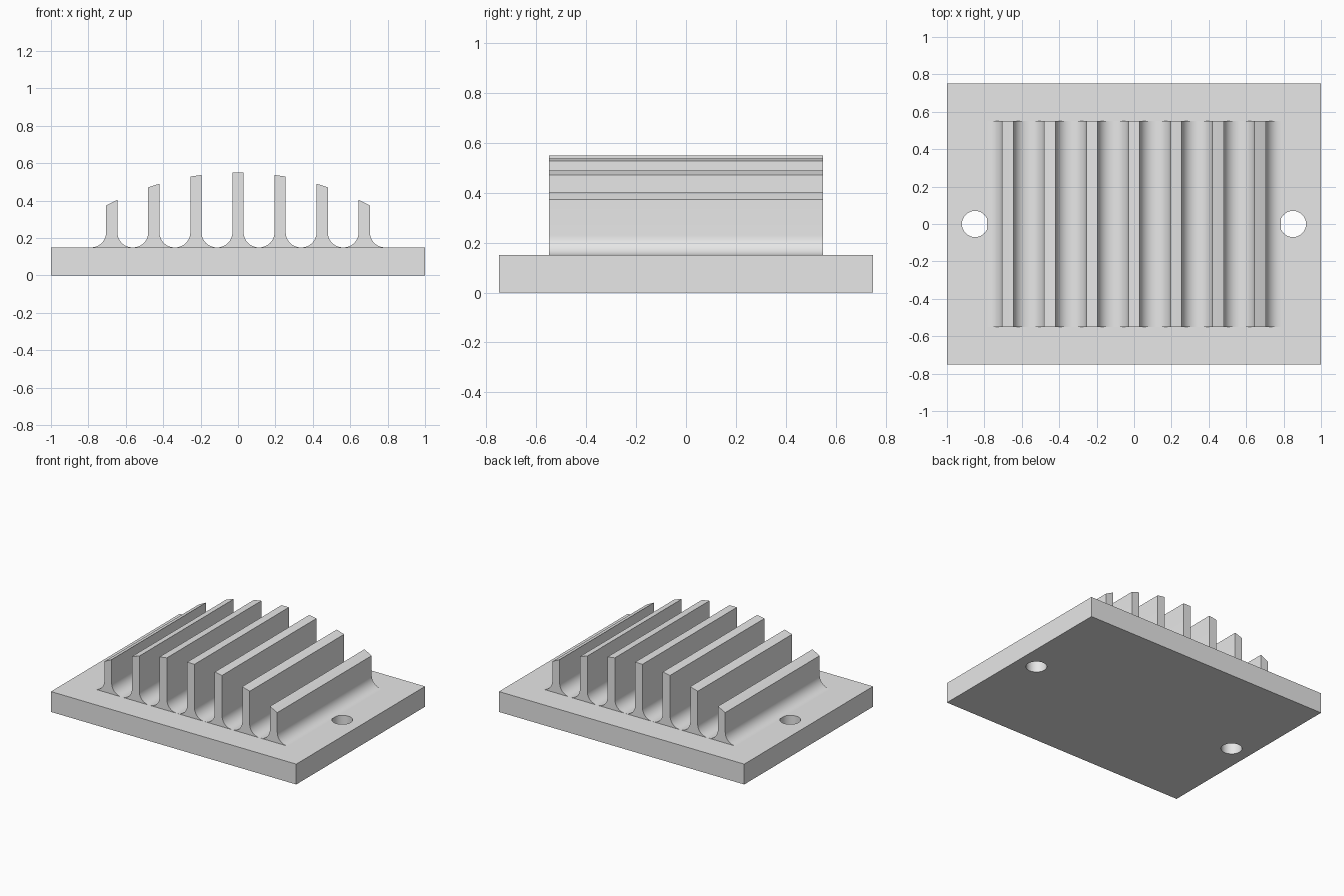
import bpy, bmesh, math

cube = bpy.data.objects.get("Cube")
if cube:
    bpy.data.objects.remove(cube, do_unlink=True)

BASE_TOP = 0.15
FIN_HALF = 0.03      # half thickness of a fin
FIN_LENGTH = 1.1
FILLET = 0.08
CROWN_R = 1.5        # radius of the arc the fin tips follow
CROWN_TOP = 0.55

grey = bpy.data.materials.new("light grey metal")
grey.use_nodes = True
grey.diffuse_color = (0.8, 0.8, 0.8, 1)
grey.node_tree.nodes["Principled BSDF"].inputs["Base Color"].default_value = (0.8, 0.8, 0.8, 1)


def smooth(obj):
    bpy.ops.object.select_all(action='DESELECT')
    obj.select_set(True)
    bpy.context.view_layer.objects.active = obj
    bpy.ops.object.shade_smooth_by_angle(angle=math.radians(30))


def crown(x):
    return CROWN_TOP - CROWN_R + math.sqrt(CROWN_R ** 2 - x * x)


# Base plate with two mounting holes
bpy.ops.mesh.primitive_cube_add(size=1, location=(0, 0, BASE_TOP / 2))
base = bpy.context.object
base.name = "base_plate"
base.scale = (2, 1.5, BASE_TOP)
bpy.ops.object.transform_apply(location=True, rotation=False, scale=True)
base.data.materials.append(grey)

for side in (-1, 1):
    bpy.ops.mesh.primitive_cylinder_add(vertices=64, radius=0.07, depth=0.5,
                                        location=(side * 0.85, 0, BASE_TOP / 2))
    cutter = bpy.context.object
    cutter.name = "hole_cutter"
    cutter.hide_render = True
    cutter.data.materials.append(grey)
    bpy.context.view_layer.objects.active = base
    cut = base.modifiers.new("mounting_hole", 'BOOLEAN')
    cut.operation = 'DIFFERENCE'
    cut.solver = 'EXACT'
    cut.object = cutter
    bpy.ops.object.modifier_apply(modifier=cut.name)
    bpy.data.objects.remove(cutter, do_unlink=True)
smooth(base)


# Cooling fins: filleted foot, straight sides, tip following the crown arc
def make_fin(name, cx):
    steps = 12
    right = []
    for i in range(steps + 1):
        a = math.pi / 2 * i / steps
        right.append((FIN_HALF + FILLET * (1 - math.sin(a)),
                      BASE_TOP + FILLET * (1 - math.cos(a))))
    tip = [FIN_HALF * (1 - i / 3) for i in range(7)]
    profile = [(cx + x, z) for x, z in right]
    profile += [(cx + x, crown(cx + x)) for x in tip]
    profile += [(cx - x, z) for x, z in reversed(right)]

    bm = bmesh.new()
    face = bm.faces.new([bm.verts.new((x, -FIN_LENGTH / 2, z)) for x, z in profile])
    ext = bmesh.ops.extrude_face_region(bm, geom=[face])
    moved = [v for v in ext["geom"] if isinstance(v, bmesh.types.BMVert)]
    bmesh.ops.translate(bm, verts=moved, vec=(0, FIN_LENGTH, 0))
    bmesh.ops.recalc_face_normals(bm, faces=bm.faces)
    mesh = bpy.data.meshes.new(name)
    bm.to_mesh(mesh)
    bm.free()
    mesh.materials.append(grey)
    fin = bpy.data.objects.new(name, mesh)
    bpy.context.collection.objects.link(fin)
    smooth(fin)


for n in range(-3, 4):
    make_fin(f"cooling_fin_{n + 4}", n * 0.225)
